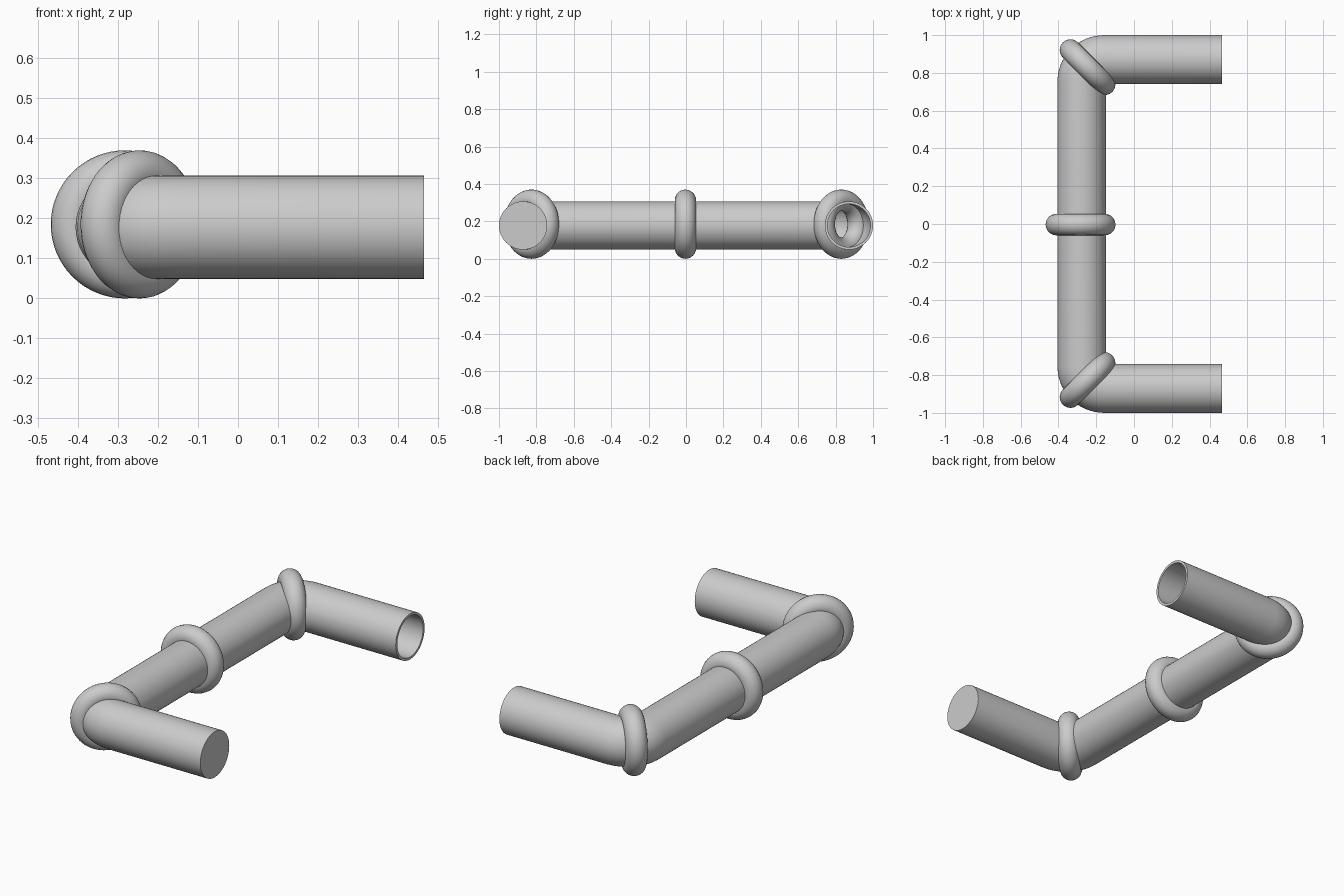
import bpy
import bmesh
from math import sin, cos, pi, radians
from mathutils import Vector

cube = bpy.data.objects.get("Cube")
if cube:
    bpy.data.objects.remove(cube)

TUBE_R, WALL = 0.129, 0.014
SPINE_X, ARM_Y, ARM_END, TUBE_Z = -0.277, 0.871, 0.465, 0.178
BEND = 0.117
SIDES, BEND_STEPS = 48, 8


def tube_path(front_end):
    """Points and in-plane normals of the C-shaped centre line, front to back."""
    cx, cy = SPINE_X + BEND, ARM_Y - BEND
    path = [(Vector((front_end, -ARM_Y, TUBE_Z)), Vector((0, -1, 0)))]
    for side, start in ((-1, 1.5 * pi), (1, pi)):
        for i in range(BEND_STEPS + 1):
            a = start - (pi / 2) * i / BEND_STEPS
            out = Vector((cos(a), sin(a), 0))
            path.append((Vector((cx, side * cy, TUBE_Z)) + out * BEND, out))
    path.append((Vector((ARM_END, ARM_Y, TUBE_Z)), Vector((0, 1, 0))))
    return path


def sweep(bm, path, radius):
    """Sweep a circle along the path and return its rings of vertices."""
    rings = []
    for point, out in path:
        rings.append([bm.verts.new(point + radius * (out * cos(t) + Vector((0, 0, sin(t)))))
                      for t in (2 * pi * k / SIDES for k in range(SIDES))])
    for a, b in zip(rings, rings[1:]):
        bridge(bm, a, b)
    return rings


def bridge(bm, a, b):
    for k in range(SIDES):
        n = (k + 1) % SIDES
        bm.faces.new((a[k], a[n], b[n], b[k]))


def smooth(obj):
    bpy.ops.object.select_all(action='DESELECT')
    obj.select_set(True)
    bpy.context.view_layer.objects.active = obj
    bpy.ops.object.shade_smooth_by_angle(angle=radians(35))


# Bent tube: closed at the front arm, open at the back arm
bm = bmesh.new()
outer = sweep(bm, tube_path(ARM_END), TUBE_R)
inner = sweep(bm, tube_path(ARM_END - WALL), TUBE_R - WALL)
bm.faces.new(outer[0])
bm.faces.new(inner[0])
bridge(bm, outer[-1], inner[-1])
bmesh.ops.recalc_face_normals(bm, faces=bm.faces)
mesh = bpy.data.meshes.new("bent_tube")
bm.to_mesh(mesh)
bm.free()
tube = bpy.data.objects.new("bent_tube", mesh)
bpy.context.collection.objects.link(tube)
smooth(tube)

# Collar rings: one at mid-span, one on each bend
for name, x, y, turn in (("middle_ring", -0.283, -0.003, 0),
                         ("front_corner_ring", -0.246, -0.826, 45),
                         ("back_corner_ring", -0.246, 0.83, -45)):
    bpy.ops.mesh.primitive_torus_add(
        major_radius=0.128, minor_radius=0.057, major_segments=64, minor_segments=24,
        location=(x, y, 0.185), rotation=(pi / 2, 0, radians(turn)))
    ring = bpy.context.object
    ring.name = name
    smooth(ring)
